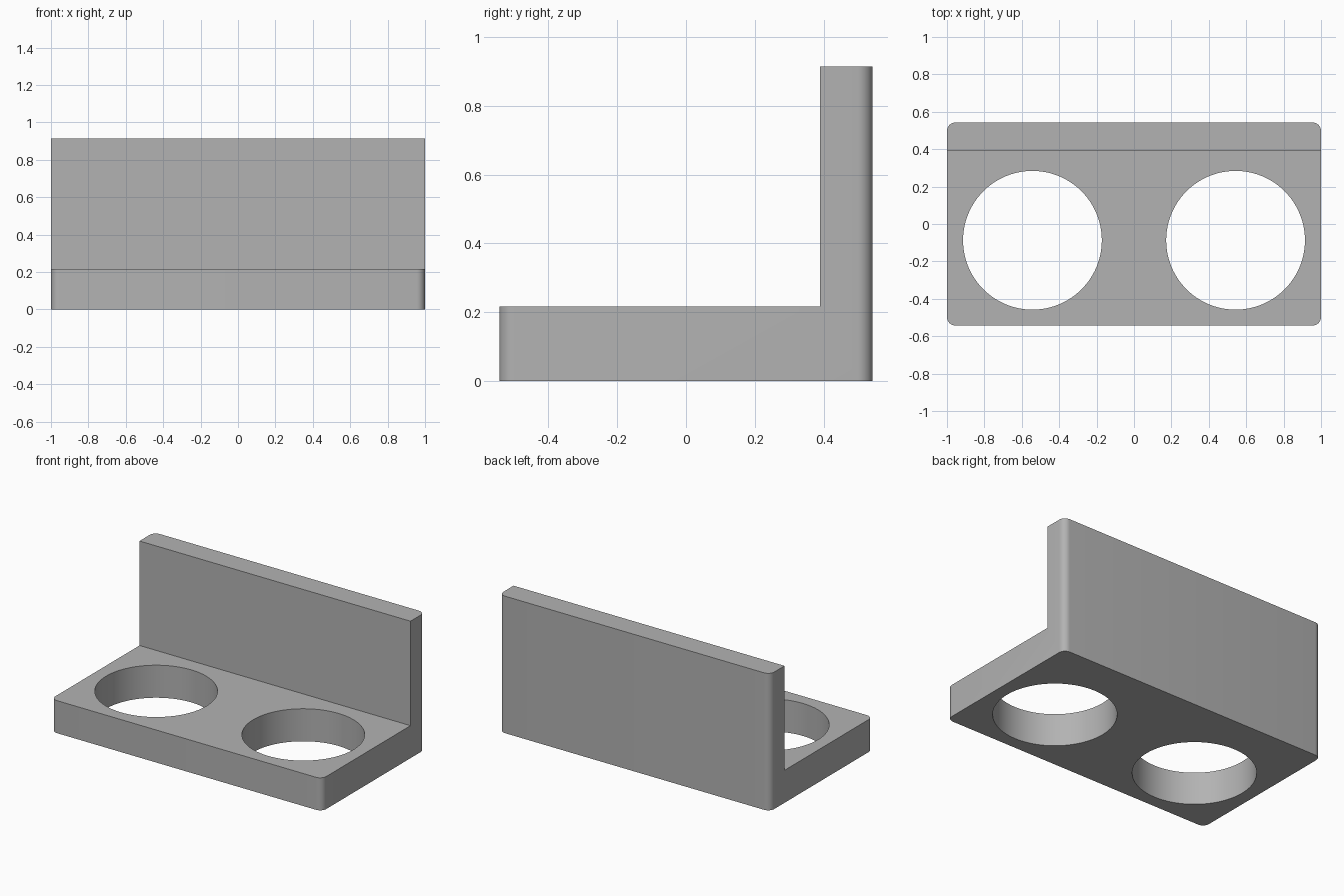
import bpy, bmesh

cube = bpy.data.objects.get("Cube")
if cube:
    bpy.data.objects.remove(cube, do_unlink=True)

WIDTH, DEPTH, HEIGHT = 2.0, 1.085, 0.914
SHELF_TOP, WALL_FRONT = 0.217, 0.39
CORNER = 0.045
HOLE_X, HOLE_Y, HOLE_R = 0.543, -0.087, 0.371

grey = bpy.data.materials.new("plain grey")
grey.use_nodes = True
colour = (0.45, 0.45, 0.45, 1)
grey.diffuse_color = colour
grey.node_tree.nodes["Principled BSDF"].inputs["Base Color"].default_value = colour


def make_object(name, bm):
    bmesh.ops.recalc_face_normals(bm, faces=bm.faces)
    mesh = bpy.data.meshes.new(name)
    bm.to_mesh(mesh)
    bm.free()
    mesh.materials.append(grey)
    obj = bpy.data.objects.new(name, mesh)
    bpy.context.collection.objects.link(obj)
    return obj


def box(x0, x1, y0, y1, z0, z1):
    bm = bmesh.new()
    bmesh.ops.create_cube(bm, size=1)
    bmesh.ops.scale(bm, vec=(x1 - x0, y1 - y0, z1 - z0), verts=bm.verts)
    bmesh.ops.translate(bm, vec=((x0 + x1) / 2, (y0 + y1) / 2, (z0 + z1) / 2), verts=bm.verts)
    return bm


# Block with rounded upright corners
bm = box(-WIDTH / 2, WIDTH / 2, -DEPTH / 2, DEPTH / 2, 0, HEIGHT)
upright = [e for e in bm.edges if abs(e.verts[0].co.z - e.verts[1].co.z) > 0.5]
bmesh.ops.bevel(bm, geom=upright, offset=CORNER, offset_type='OFFSET',
                segments=8, profile=0.5, affect='EDGES')
bracket = make_object("shelf_bracket", bm)

# Cutters: the open space above the shelf, and the two round holes
cutters = [make_object("shelf_space_cutter",
                       box(-2, 2, -2, WALL_FRONT, SHELF_TOP, 2))]
for side, name in ((-1, "right_hole_cutter"), (1, "left_hole_cutter")):
    bm = bmesh.new()
    bmesh.ops.create_cone(bm, cap_ends=True, segments=96, radius1=HOLE_R,
                          radius2=HOLE_R, depth=1)
    bmesh.ops.translate(bm, vec=(side * HOLE_X, HOLE_Y, 0), verts=bm.verts)
    cutters.append(make_object(name, bm))

bpy.ops.object.select_all(action='DESELECT')
bpy.context.view_layer.objects.active = bracket
bracket.select_set(True)
for cutter in cutters:
    cut = bracket.modifiers.new(cutter.name, 'BOOLEAN')
    cut.operation = 'DIFFERENCE'
    cut.solver = 'EXACT'
    cut.object = cutter
    bpy.ops.object.modifier_apply(modifier=cut.name)
    bpy.data.objects.remove(cutter, do_unlink=True)

bpy.ops.object.shade_smooth_by_angle(angle=0.6)
